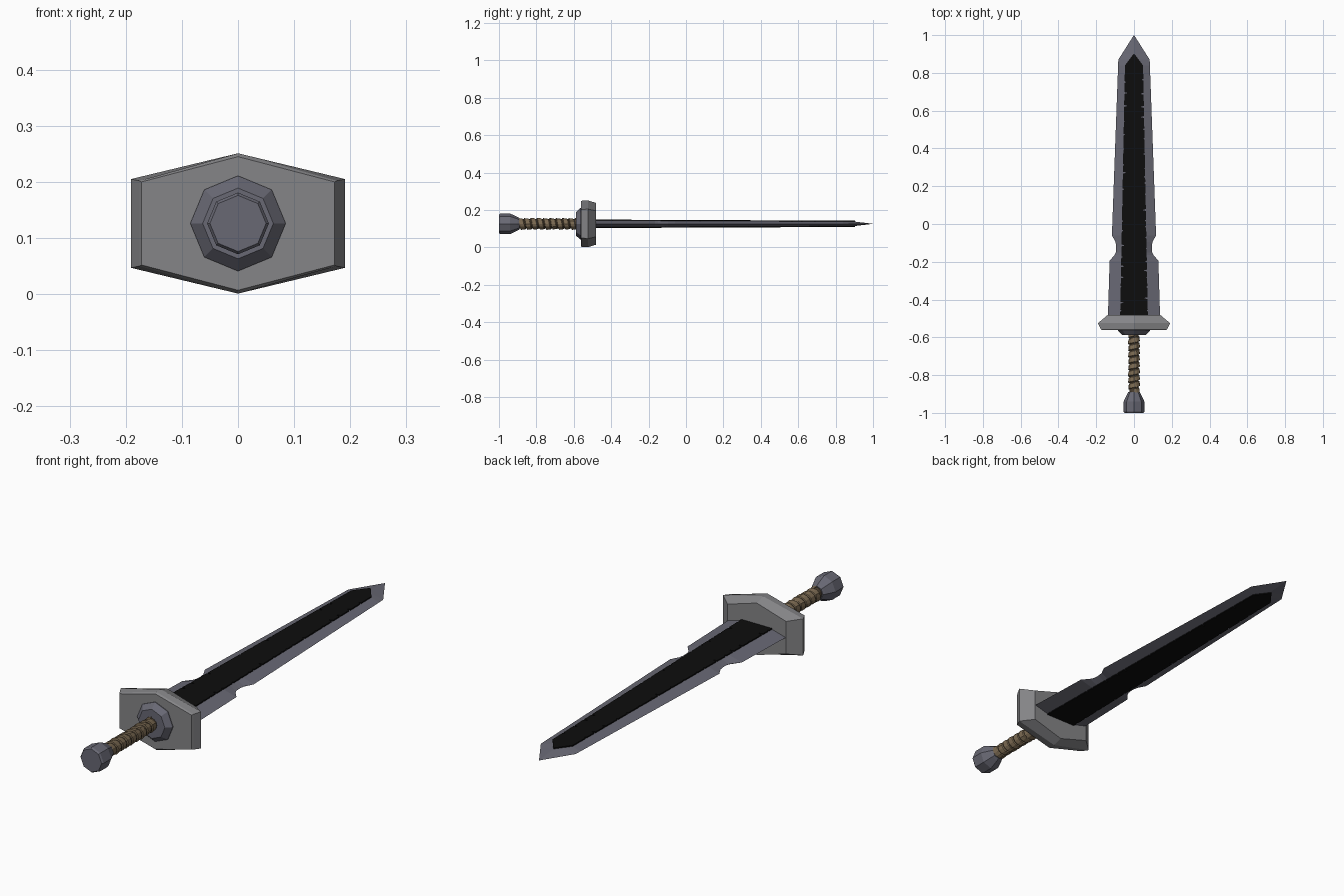
import bpy, bmesh, math, random

if "Cube" in bpy.data.objects:
    bpy.data.objects.remove(bpy.data.objects["Cube"])

random.seed(4)
ZC = 0.126  # height of the sword's axis


def material(name, rgb):
    m = bpy.data.materials.new(name)
    m.diffuse_color = (*rgb, 1)
    m.use_nodes = True
    m.node_tree.nodes["Principled BSDF"].inputs["Base Color"].default_value = m.diffuse_color
    return m


steel = material("blue grey steel", (0.14, 0.14, 0.175))
light_steel = material("light grey steel", (0.235, 0.235, 0.245))
black = material("black metal", (0.004, 0.004, 0.004))
leather = material("tan leather", (0.20, 0.145, 0.085))
dark_leather = material("dark leather", (0.07, 0.05, 0.03))


def loft(name, rings, mat):
    """Skin a list of equal-length closed rings and cap both ends."""
    bm = bmesh.new()
    rows = [[bm.verts.new((x, y, z + ZC)) for x, y, z in r] for r in rings]
    n = len(rows[0])
    for a, b in zip(rows, rows[1:]):
        for i in range(n):
            j = (i + 1) % n
            bm.faces.new((a[i], a[j], b[j], b[i]))
    bm.faces.new(rows[0])
    bm.faces.new(rows[-1])
    bmesh.ops.remove_doubles(bm, verts=bm.verts, dist=1e-5)
    bmesh.ops.recalc_face_normals(bm, faces=bm.faces)
    me = bpy.data.meshes.new(name)
    bm.to_mesh(me)
    bm.free()
    me.materials.append(mat)
    ob = bpy.data.objects.new(name, me)
    bpy.context.collection.objects.link(ob)
    return ob


def turned(name, profile, sides, mat):
    """Lathe a (y, radius) profile around the sword's axis."""
    loft(name, [[(r * math.sin(math.tau * i / sides), y, r * math.cos(math.tau * i / sides))
                 for i in range(sides)] for y, r in profile], mat)


def lerp(table, y):
    for (y0, v0), (y1, v1) in zip(table, table[1:]):
        if y <= y1:
            return v0 + (v1 - v0) * max(0, y - y0) / (y1 - y0)
    return table[-1][1]


# Pommel, collar and grip core
turned("pommel", [(-1, 0.050), (-0.993, 0.055), (-0.94, 0.055), (-0.90, 0.036), (-0.89, 0.03)], 8, steel)
turned("collar", [(-0.588, 0.063), (-0.565, 0.085), (-0.55, 0.085)], 8, steel)
turned("grip_core", [(-0.91, 0.025), (-0.57, 0.025)], 12, dark_leather)

# Leather strip wound around the grip
pitch, turns, seg = 0.034, 9, 12
strip = []
for i in range(turns * seg + 1):
    a = math.tau * i / seg
    y0 = -0.902 + pitch * i / seg
    bulge = random.uniform(-0.001, 0.0015)
    strip.append([(r * math.sin(a), y0 + dy, r * math.cos(a)) for dy, r in
                  ((0, 0.022), (0.003, 0.031 + bulge), (0.026, 0.028 + bulge), (0.032, 0.022))])
loft("grip_wrap", strip, leather)


# Hexagonal guard with bevelled rims
def hexagon(y, w, side, top):
    return [(0, y, top), (w, y, side), (w, y, -side), (0, y, -top), (-w, y, -side), (-w, y, side)]


loft("guard", [hexagon(-0.562, 0.172, 0.074, 0.119), hexagon(-0.555, 0.176, 0.076, 0.125),
               hexagon(-0.525, 0.191, 0.079, 0.125), hexagon(-0.482, 0.140, 0.070, 0.112)], light_steel)

# Blade: sharp edges, notched near the guard, flat in the middle
edge = [(-0.52, 0.139), (-0.195, 0.129), (-0.165, 0.104), (-0.15, 0.096), (-0.12, 0.094), (-0.095, 0.098),
        (-0.06, 0.117), (0.87, 0.083), (1.0, 0.0)]
flat = [(-0.52, 0.074), (0.84, 0.048), (0.90, 0.004), (1.0, 0.0)]
thick = [(-0.52, 0.018), (0.90, 0.012), (1.0, 0.0)]
rings = []
for y in sorted({p[0] for p in edge + flat}):
    w, b, t = lerp(edge, y), lerp(flat, y), lerp(thick, y)
    rings.append([(w, y, 0), (b, y, t), (-b, y, t), (-w, y, 0), (-b, y, -t), (b, y, -t)])
rings[-1] = [(0, 1.0, 0)] * 6
# The tip ring collapses to a point, so stop just short of it
rings[-1] = [(x * 0.01, 0.9999, z * 0.01) for x, y, z in rings[-2]]
loft("blade", rings, steel)


# Raised black panels with chipped borders on both faces
def chipped_side():
    pts, y = [(0.073, -0.49)], -0.46
    while y < 0.80:
        w = lerp(flat, y)
        d = random.choice((0.004, 0.007, 0.016))
        pts += [(w, y - 0.004), (w - d, y), (w - d * 0.8, y + 0.003), (w, y + 0.006)]
        y += random.uniform(0.03, 0.09)
    return pts + [(0.048, 0.84)]


for label, s in (("upper", 1), ("lower", -1)):
    right = chipped_side()
    left = [(-x, y) for x, y in reversed(chipped_side())]
    outline = right + [(0, 0.903)] + left
    base = [(x, y, s * 0.008) for x, y in outline]
    top = [(x, y, s * (0.0205 - 0.0042 * y)) for x, y in outline]
    loft(label + "_black_panel", [base, top], black)
